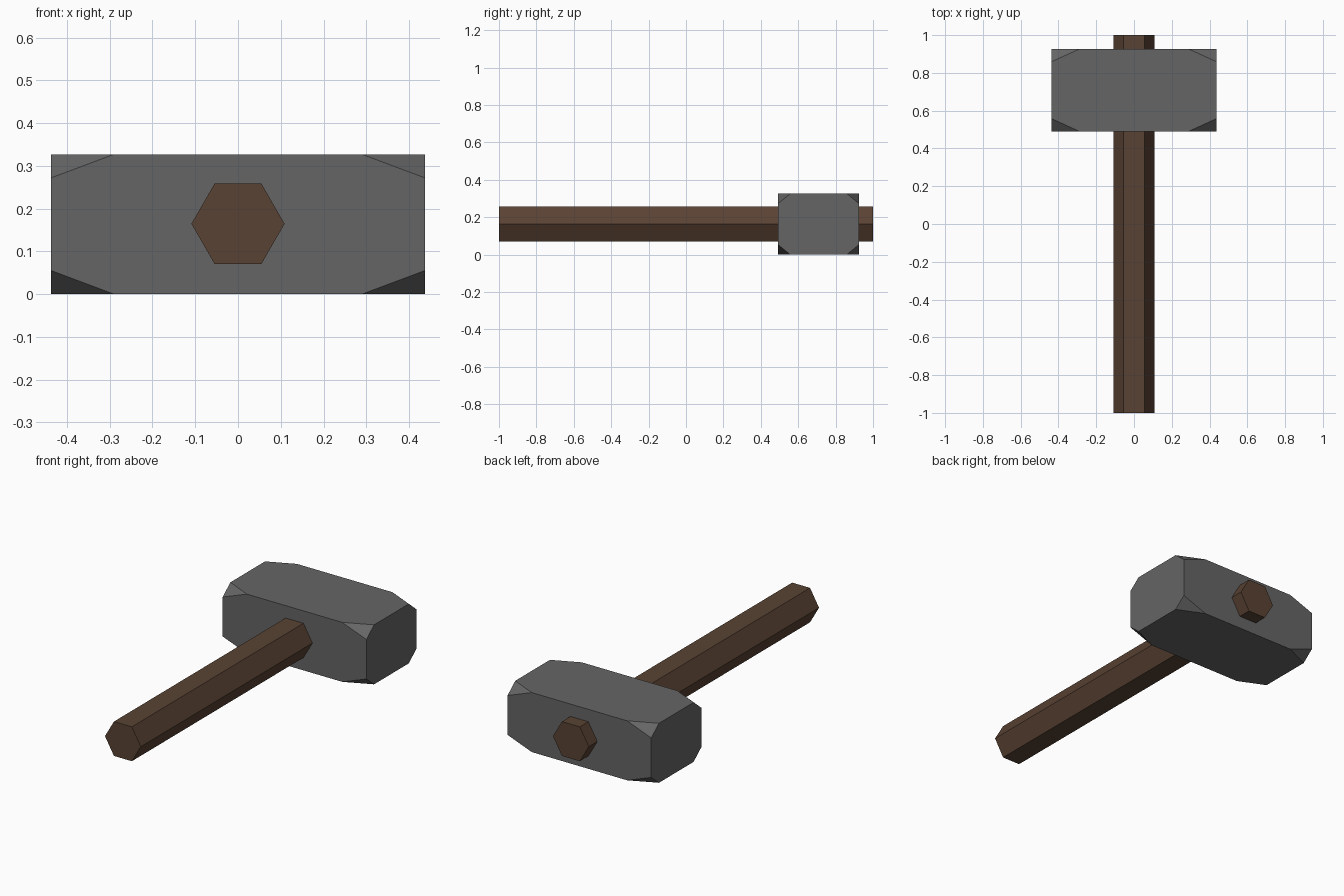
import bpy, bmesh, math
from itertools import product

if "Cube" in bpy.data.objects:
    bpy.data.objects.remove(bpy.data.objects["Cube"])


def hull_object(name, points, color):
    """Convex flat-faced solid from a set of corner points."""
    bm = bmesh.new()
    for p in points:
        bm.verts.new(p)
    bmesh.ops.convex_hull(bm, input=bm.verts[:])
    bmesh.ops.dissolve_limit(bm, angle_limit=math.radians(1),
                             verts=bm.verts[:], edges=bm.edges[:])
    bmesh.ops.recalc_face_normals(bm, faces=bm.faces[:])
    mesh = bpy.data.meshes.new(name)
    bm.to_mesh(mesh)
    bm.free()
    obj = bpy.data.objects.new(name, mesh)
    bpy.context.collection.objects.link(obj)
    mat = bpy.data.materials.new(name + "_material")
    mat.diffuse_color = (*color, 1)
    mat.use_nodes = True
    mat.node_tree.nodes["Principled BSDF"].inputs["Base Color"].default_value = mat.diffuse_color
    mesh.materials.append(mat)
    return obj


# Hammer head: box with all eight corners cut off
half = (0.437, 0.2175, 0.1635)
cut = (0.147, 0.067, 0.055)
center = (0, 0.7085, 0.1635)
head_points = []
for signs in product((-1, 1), repeat=3):
    for axis in range(3):
        head_points.append([center[i] + signs[i] * (half[i] - (cut[i] if i == axis else 0))
                            for i in range(3)])
hull_object("hammer_head", head_points, (0.13, 0.13, 0.13))

# Handle: hexagonal bar along y, passing through the head
radius, mid_z = 0.109, 0.1645
handle_points = [(radius * math.cos(k * math.pi / 3), y, mid_z + radius * math.sin(k * math.pi / 3))
                 for k in range(6) for y in (-1, 1)]
hull_object("handle", handle_points, (0.10, 0.055, 0.033))
